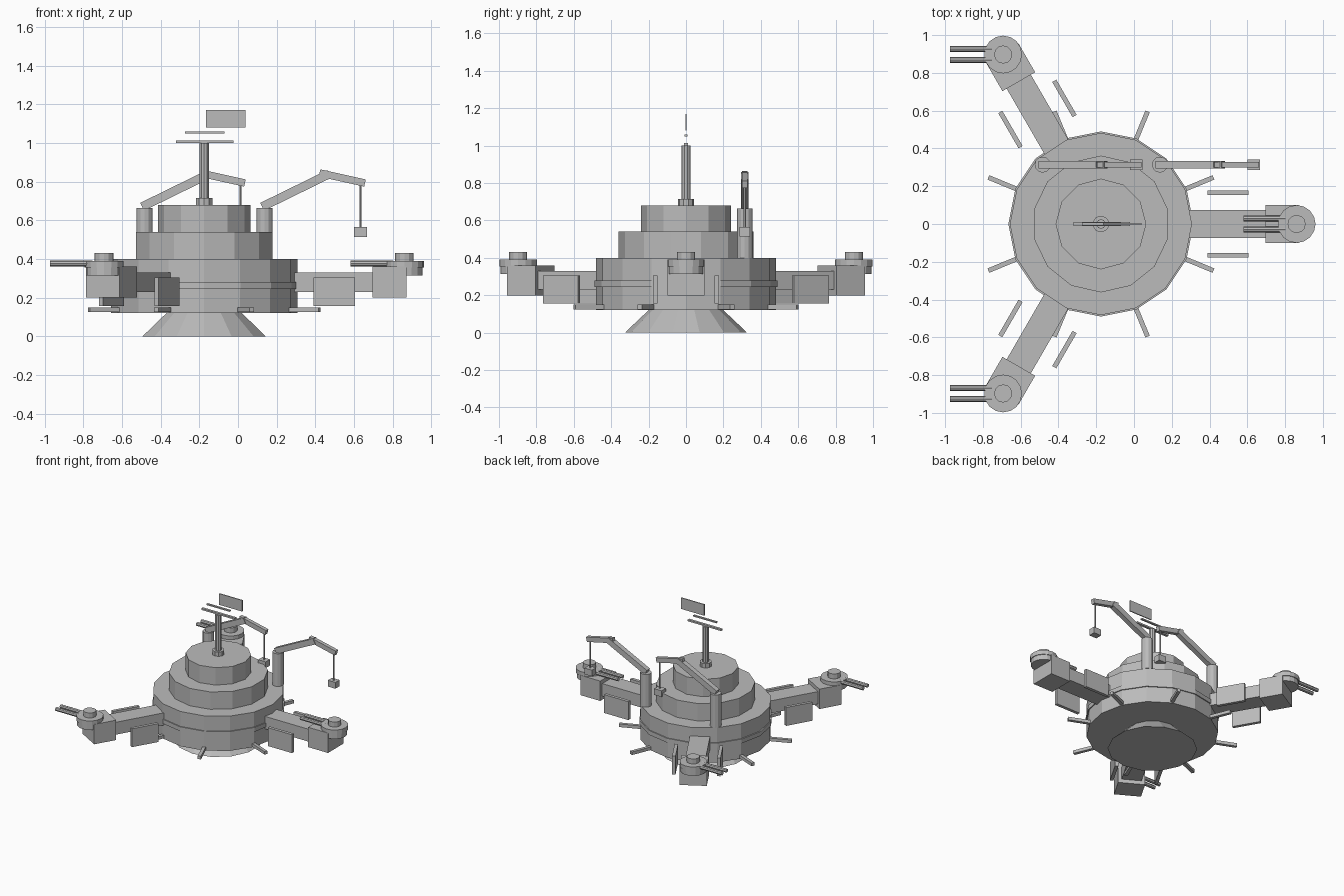
import bpy
import math
from mathutils import Matrix, Vector

default = bpy.data.objects.get("Cube")
if default:
    bpy.data.objects.remove(default, do_unlink=True)

GREY = (0.5, 0.5, 0.5, 1.0)
grey = bpy.data.materials.new("plain grey")
grey.use_nodes = True
grey.diffuse_color = GREY
grey.node_tree.nodes["Principled BSDF"].inputs["Base Color"].default_value = GREY

HUB = Vector((-0.175, 0, 0))


def finish(name):
    obj = bpy.context.object
    obj.name = name
    obj.data.materials.append(grey)
    return obj


def drum(name, centre, z0, z1, r, sides=16, r_top=None):
    """Upright faceted cylinder or cone between two heights."""
    bpy.ops.mesh.primitive_cone_add(
        vertices=sides, radius1=r, radius2=r if r_top is None else r_top,
        depth=z1 - z0, location=(centre[0], centre[1], (z0 + z1) / 2))
    return finish(name)


def box(name, low, high, frame=Matrix()):
    """Box between two corners, placed in a given frame."""
    low, high = Vector(low), Vector(high)
    bpy.ops.mesh.primitive_cube_add(size=1)
    obj = finish(name)
    obj.data.transform(frame @ Matrix.Translation((low + high) / 2)
                       @ Matrix.Diagonal((*(high - low), 1)))
    return obj


def beam(name, start, end, width, height):
    """Square beam running between two points in an xz plane."""
    start, end = Vector(start), Vector(end)
    run = end - start
    tilt = Matrix.Rotation(-math.atan2(run.z, run.x), 4, 'Y')
    return box(name, (0, -width / 2, -height / 2),
               (run.length, width / 2, height / 2),
               Matrix.Translation(start) @ tilt)


def around(angle):
    return Matrix.Translation(HUB) @ Matrix.Rotation(math.radians(angle), 4, 'Z')


# Stepped hub
drum("base_cone", HUB, 0, 0.12, 0.327, 14, 0.2)
drum("lower_tier", HUB, 0.12, 0.40, 0.482, 16)
drum("tier_band", HUB, 0.245, 0.28, 0.49, 16)
drum("middle_tier", HUB, 0.40, 0.54, 0.362, 14)
drum("upper_tier", HUB, 0.54, 0.68, 0.24, 12)

# Short spokes under the rim
for i in range(8):
    box(f"spoke_{i}", (0.44, -0.0125, 0.125), (0.645, 0.0125, 0.15),
        around(22.5 + 45 * i))

# Three arms with side panels and turrets
for i in range(3):
    frame = around(120 * i)
    box(f"arm_beam_{i}", (0.42, -0.074, 0.23), (0.88, 0.074, 0.33), frame)
    box(f"arm_block_{i}", (0.87, -0.1, 0.20), (1.047, 0.1, 0.36), frame)
    for side in (-1, 1):
        box(f"arm_panel_{i}_{side}", (0.565, side * 0.165 - 0.0125, 0.157),
            (0.78, side * 0.165 + 0.0125, 0.305), frame)
    mount = frame @ Vector((1.036, 0, 0))
    drum(f"turret_base_{i}", mount, 0.315, 0.355, 0.094, 16)
    drum(f"turret_{i}", mount, 0.355, 0.39, 0.1, 16)
    drum(f"turret_cap_{i}", mount, 0.39, 0.43, 0.048, 12)
    # Twin barrels all point the same way
    for side in (-1, 1):
        bpy.ops.mesh.primitive_cylinder_add(
            vertices=8, radius=0.015, depth=0.22,
            location=mount + Vector((-0.17, side * 0.029, 0.377)),
            rotation=(0, math.pi / 2, 0))
        finish(f"barrel_{i}_{side}")

# Mast and its antennas
drum("mast_foot", HUB, 0.68, 0.715, 0.044, 10)
drum("mast", HUB, 0.70, 1.0, 0.025, 10)
box("lower_antenna", (-0.32, -0.01, 1.0), (-0.022, 0.01, 1.013))
box("upper_antenna", (-0.275, -0.008, 1.05), (-0.07, 0.008, 1.06))
box("signal_panel", (-0.165, -0.004, 1.08), (0.04, 0.004, 1.17))

# Two cranes
for i, x in enumerate((-0.484, 0.137)):
    y = 0.314
    drum(f"crane_post_{i}", (x, y), 0.40, 0.663, 0.042, 12)
    beam(f"crane_boom_{i}", (x - 0.012, y, 0.67), (x + 0.335, y, 0.84), 0.04, 0.045)
    beam(f"crane_jib_{i}", (x + 0.285, y, 0.845), (x + 0.52, y, 0.793), 0.03, 0.038)
    drum(f"crane_cable_{i}", (x + 0.497, y), 0.56, 0.795, 0.006, 6)
    box(f"crane_hook_{i}", (x + 0.463, y - 0.027, 0.515), (x + 0.53, y + 0.027, 0.565))
